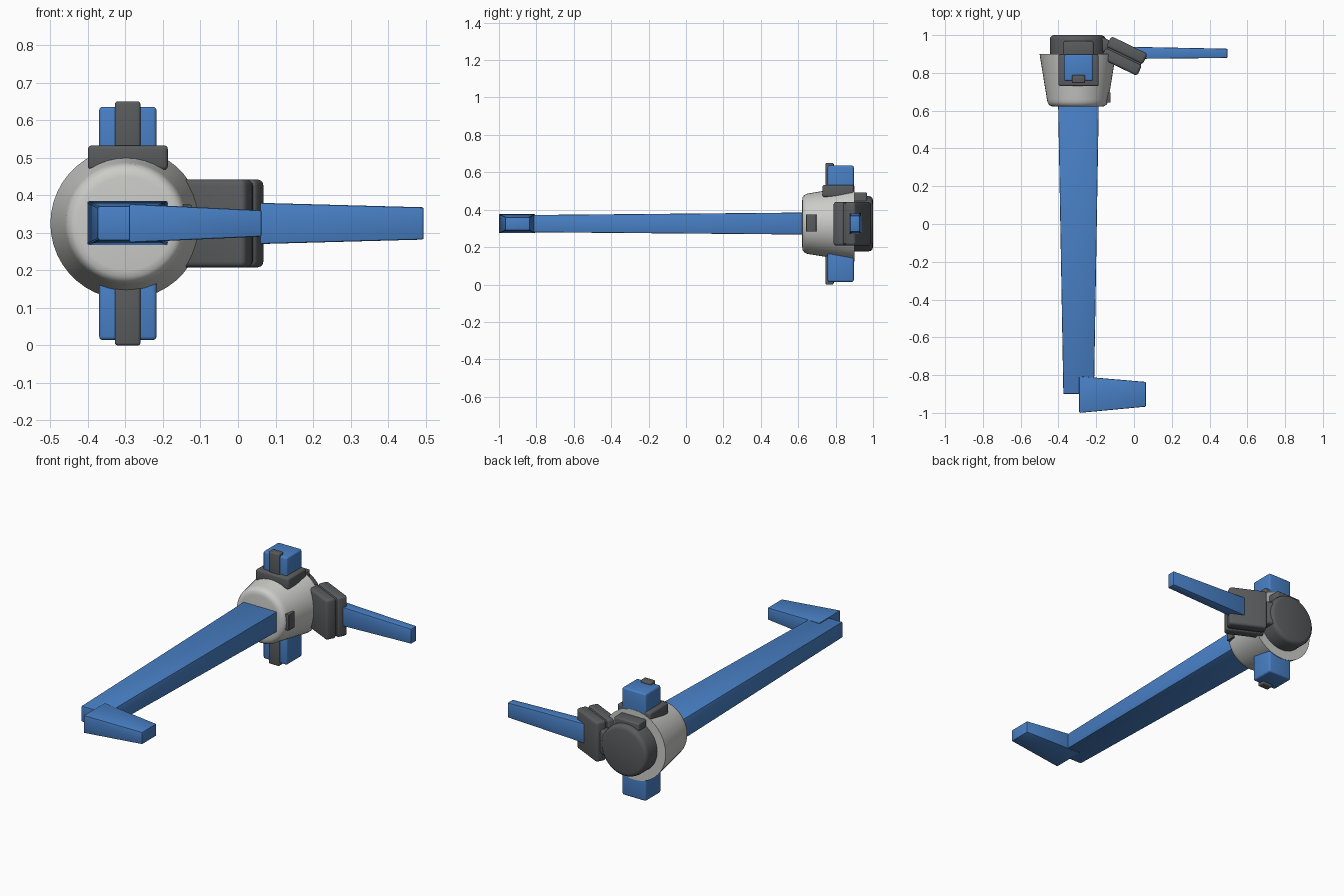
import bpy, bmesh, math
from mathutils import Matrix, Vector

cube = bpy.data.objects.get("Cube")
if cube:
    bpy.data.objects.remove(cube, do_unlink=True)

CX, CZ = -0.298, 0.325   # axis of the round housing


def material(name, rgb):
    m = bpy.data.materials.new(name)
    m.use_nodes = True
    m.diffuse_color = (*rgb, 1)
    m.node_tree.nodes["Principled BSDF"].inputs["Base Color"].default_value = (*rgb, 1)
    return m


BLUE = material("blue plastic", (0.065, 0.215, 0.56))
DARK = material("dark grey plastic", (0.1, 0.105, 0.11))
LIGHT = material("light grey shell", (0.6, 0.6, 0.58))


def finish(name, bm, mat, angle=35):
    bmesh.ops.recalc_face_normals(bm, faces=bm.faces)
    mesh = bpy.data.meshes.new(name)
    bm.to_mesh(mesh)
    bm.free()
    mesh.materials.append(mat)
    ob = bpy.data.objects.new(name, mesh)
    bpy.context.collection.objects.link(ob)
    bpy.ops.object.select_all(action='DESELECT')
    ob.select_set(True)
    bpy.context.view_layer.objects.active = ob
    bpy.ops.object.shade_smooth_by_angle(angle=math.radians(angle))
    return ob


def box(name, x, y, z, mat, bevel=0.008, place=None):
    """Rounded box from (low, high) ranges, optionally moved by a matrix."""
    bm = bmesh.new()
    bmesh.ops.create_cube(bm, size=1)
    for v in bm.verts:
        v.co = Vector([r[0] if c < 0 else r[1] for c, r in zip(v.co, (x, y, z))])
    if bevel:
        bmesh.ops.bevel(bm, geom=bm.edges[:], offset=bevel, segments=3, profile=0.5, affect='EDGES')
    if place:
        bm.transform(place)
    return finish(name, bm, mat)


def tapered_bar(name, ends, mat, bevel=0.005):
    """Bar lofted between two rectangles, each given by four corner points."""
    bm = bmesh.new()
    rings = [[bm.verts.new(p) for p in ring] for ring in ends]
    for ring in rings:
        bm.faces.new(ring)
    for i in range(4):
        j = (i + 1) % 4
        bm.faces.new((rings[0][i], rings[0][j], rings[1][j], rings[1][i]))
    bmesh.ops.bevel(bm, geom=bm.edges[:], offset=bevel, segments=2, profile=0.5, affect='EDGES')
    return finish(name, bm, mat)


def rect_x(x, y, z):
    return [(x, y[0], z[0]), (x, y[1], z[0]), (x, y[1], z[1]), (x, y[0], z[1])]


def rect_y(y, x, z):
    return [(x[0], y, z[0]), (x[1], y, z[0]), (x[1], y, z[1]), (x[0], y, z[1])]


def turned(name, profile, mat, sides, angle):
    """Solid turned around the housing axis from (radius, y) points."""
    bm = bmesh.new()
    rings = []
    for r, y in profile:
        rings.append([bm.verts.new((CX + r * math.cos(a), y, CZ + r * math.sin(a)))
                      for a in (2 * math.pi * i / sides for i in range(sides))])
    for a, b in zip(rings, rings[1:]):
        for i in range(sides):
            j = (i + 1) % sides
            bm.faces.new((a[i], a[j], b[j], b[i]))
    bm.faces.new(rings[0])
    bm.faces.new(rings[-1])
    return finish(name, bm, mat, angle)


# Round housing and its rear cap
turned("housing", [(0.125, 0.621), (0.142, 0.624), (0.153, 0.632), (0.16, 0.645),
                   (0.163, 0.66), (0.202, 0.9)], LIGHT, 44, 35)
turned("rear_cap", [(0.148, 0.88), (0.148, 0.975), (0.145, 0.988), (0.137, 0.996),
                    (0.125, 1.0)], DARK, 48, 35)
box("rear_latch", (-0.375, -0.215), (0.89, 0.968), (0.38, 0.492), DARK)

# Side button on the housing
box("side_button", (-0.18, -0.124), (0.642, 0.697), (0.283, 0.375), DARK, 0.003)

# Upper saddle plate, with blue blocks and clips above and below
box("saddle_plate", (-0.4, -0.187), (0.73, 0.897), (0.468, 0.533), DARK, 0.01)
for label, block_z, clip_z in (("upper", (0.46, 0.636), (0.5, 0.65)),
                               ("lower", (0.014, 0.19), (0.0, 0.18))):
    box(label + "_block", (-0.37, -0.217), (0.757, 0.897), block_z, BLUE, 0.01)
    box(label + "_clip", (-0.328, -0.26), (0.746, 0.79), clip_z, DARK, 0.007)

# Long arm and the foot at its end
tapered_bar("long_arm", (rect_y(0.66, (-0.402, -0.186), (0.267, 0.385)),
                         rect_y(-0.9, (-0.374, -0.212), (0.28, 0.371))), BLUE)
tapered_bar("foot", (rect_x(-0.29, (-1.0, -0.806), (0.274, 0.377)),
                     rect_x(0.063, (-0.967, -0.836), (0.29, 0.36))), BLUE)

# Angled joint made of two slabs on a thin core
place = Matrix.Translation((-0.052, 0.889, CZ)) @ Matrix.Rotation(math.radians(-26), 4, 'Z')
box("joint_front_slab", (-0.107, 0.107), (-0.065, -0.002), (-0.117, 0.117), DARK, 0.015, place)
box("joint_back_slab", (-0.107, 0.107), (0.002, 0.065), (-0.117, 0.117), DARK, 0.015, place)
box("joint_core", (-0.1, 0.1), (-0.03, 0.03), (-0.11, 0.11), DARK, 0.01, place)
box("joint_neck", (-0.16, -0.08), (-0.03, 0.04), (-0.07, 0.07), DARK, 0.015, place)

# Side arm
tapered_bar("side_arm", (rect_x(-0.02, (0.874, 0.938), (0.268, 0.382)),
                         rect_x(0.495, (0.879, 0.928), (0.282, 0.368))), BLUE)
